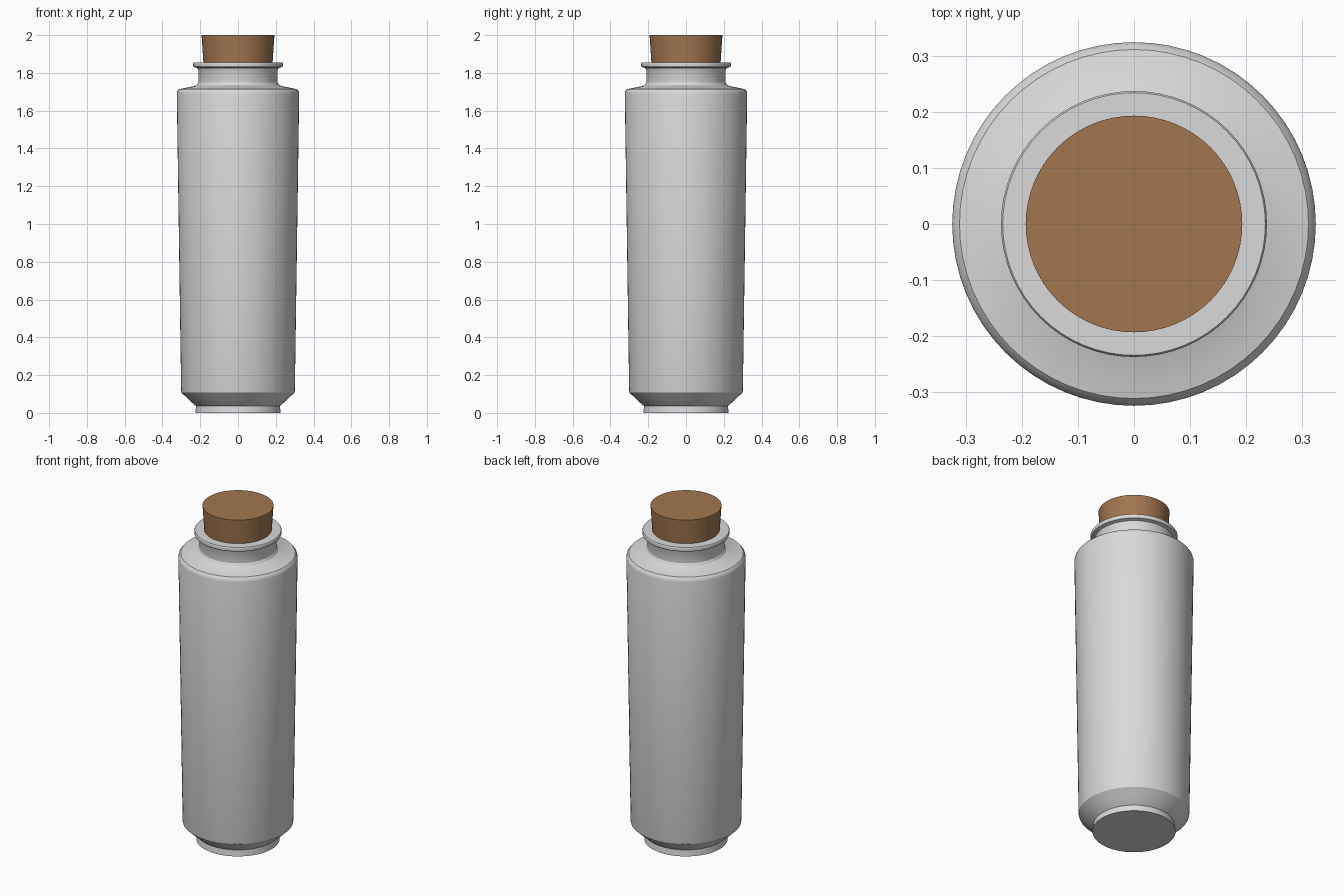
import bpy, bmesh, math

if "Cube" in bpy.data.objects:
    bpy.data.objects.remove(bpy.data.objects["Cube"])

SEGMENTS = 64


def material(name, color):
    m = bpy.data.materials.new(name)
    m.diffuse_color = (*color, 1.0)
    m.use_nodes = True
    m.node_tree.nodes["Principled BSDF"].inputs["Base Color"].default_value = m.diffuse_color
    return m


def lathe(name, profile, mat):
    """Spin (radius, height) points around z, capping both ends."""
    bm = bmesh.new()
    rings = []
    for r, z in profile:
        rings.append([bm.verts.new((r * math.cos(2 * math.pi * i / SEGMENTS),
                                    r * math.sin(2 * math.pi * i / SEGMENTS), z))
                      for i in range(SEGMENTS)])
    for a, b in zip(rings, rings[1:]):
        for i in range(SEGMENTS):
            j = (i + 1) % SEGMENTS
            bm.faces.new((a[i], a[j], b[j], b[i]))
    bm.faces.new(rings[0][::-1])
    bm.faces.new(rings[-1])
    bmesh.ops.recalc_face_normals(bm, faces=bm.faces[:])
    mesh = bpy.data.meshes.new(name)
    bm.to_mesh(mesh)
    bm.free()
    mesh.materials.append(mat)
    obj = bpy.data.objects.new(name, mesh)
    bpy.context.collection.objects.link(obj)
    bpy.ops.object.select_all(action='DESELECT')
    bpy.context.view_layer.objects.active = obj
    obj.select_set(True)
    bpy.ops.object.shade_smooth_by_angle(angle=math.radians(30))
    return obj


glass = material("pale_grey", (0.7, 0.7, 0.7))
cork = material("cork_brown", (0.36, 0.18, 0.08))

# Bottle: foot, flare, tapered body, shoulder, neck and lip
lathe("bottle", [
    (0.226, 0.0), (0.222, 0.037),
    (0.234, 0.046), (0.262, 0.072), (0.299, 0.107), (0.301, 0.115),
    (0.324, 1.69), (0.321, 1.703), (0.311, 1.714),
    (0.232, 1.73), (0.218, 1.737), (0.21, 1.75),
    (0.21, 1.815), (0.215, 1.826), (0.234, 1.831),
    (0.237, 1.836), (0.237, 1.85), (0.234, 1.855),
], glass)

# Tapered stopper sunk into the neck
lathe("stopper", [(0.177, 1.75), (0.183, 1.85), (0.193, 2.0)], cork)
